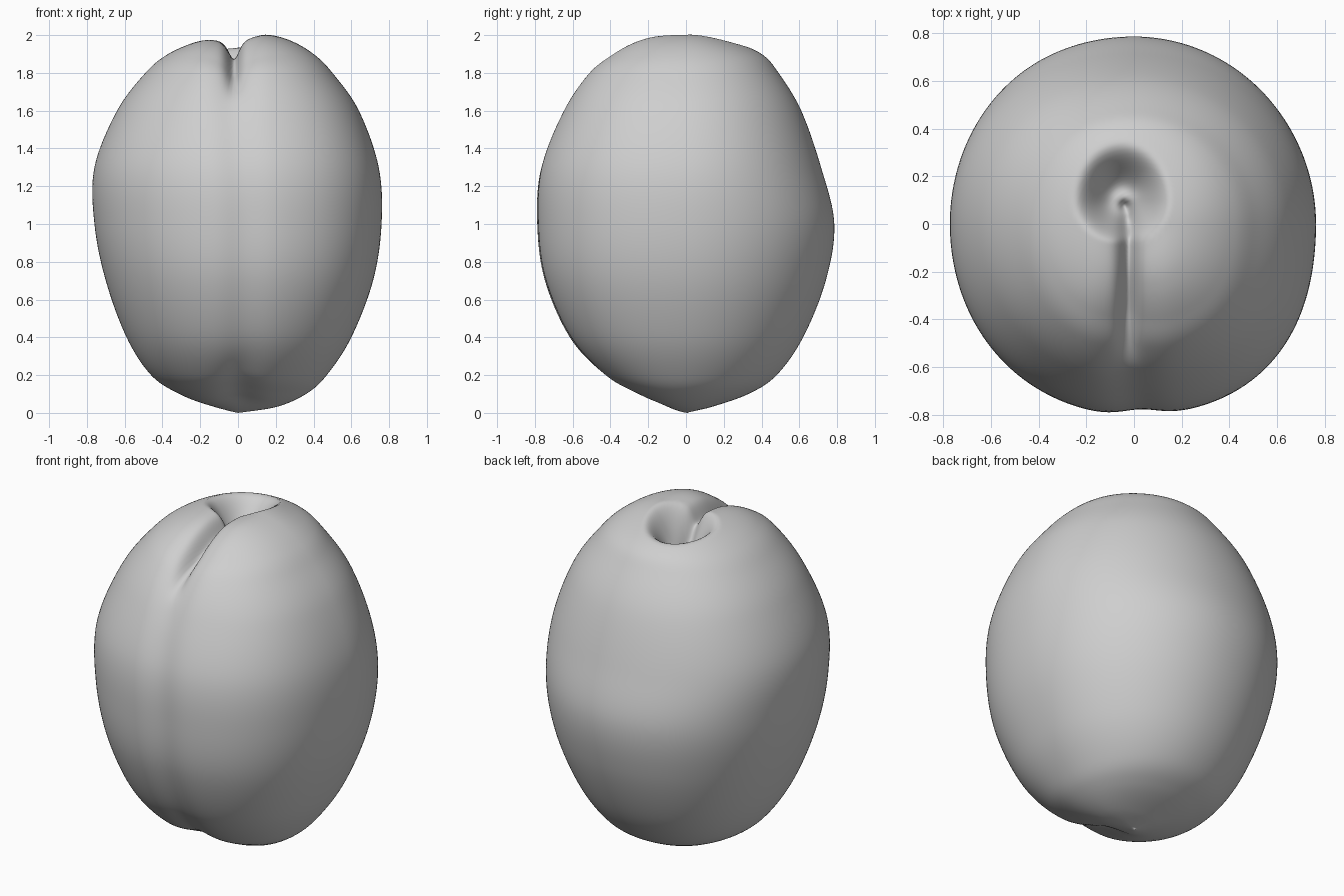
import bpy
import bmesh
from math import sin, cos, pi, exp, hypot
from mathutils import Vector

cube = bpy.data.objects.get("Cube")
if cube:
    bpy.data.objects.remove(cube)

SEGMENTS, STEPS = 180, 9

# Outline from tip to crown: height, then reach to left (+x), back, right (-x), front
PROFILE = [
    (0.0, 0, 0, 0, 0),
    (0.03, .20, .13, .13, .12),
    (0.10, .36, .33, .31, .28),
    (0.20, .47, .48, .46, .45),
    (0.40, .60, .62, .59, .63),
    (0.70, .715, .74, .70, .76),
    (1.00, .76, .785, .76, .80),
    (1.30, .745, .715, .76, .78),
    (1.60, .64, .61, .64, .66),
    (1.80, .50, .49, .49, .53),
    (1.90, .40, .40, .37, .41),
    (1.97, .28, .24, .21, .29),
    (2.005, .15, .10, .08, .17),
    (2.005, 0, 0, 0, 0),
]


def spline(points, i, t):
    """Catmull-Rom blend of neighbouring profile rows."""
    rows = [points[max(0, min(len(points) - 1, i + k))] for k in (-1, 0, 1, 2)]
    return [b + .5 * t * (c - a + t * (2 * a - 5 * b + 4 * c - d + t * (3 * (b - c) + d - a)))
            for a, b, c, d in zip(*rows)]


def smooth(low, high, v):
    v = max(0, min(1, (v - low) / (high - low)))
    return v * v * (3 - 2 * v)


def fullness(c, s):
    """Extra swelling between the four outline directions."""
    if s < 0:
        swell = .045 if c > 0 else .012
    else:
        swell = 0 if c > 0 else .02
    return 1 + swell * (2 * c * s) ** 2


def sculpt(p):
    """Press the front seam and the stem hollow into a plain body point."""
    x, y, z = p
    front = smooth(.12, -.04, y)
    top = smooth(1.5, 1.92, z)
    low = smooth(.35, .1, z)
    off = x - .03 + .055 * smooth(1.0, 1.8, z) + .03 * low
    inward = (Vector((0, 0, 1)) - p).normalized()
    broad = (.025 + .025 * top + .008 * low) * exp(-(off / .11) ** 2)
    sharp = .085 * smooth(1.65, 1.97, z) * exp(-(off / .04) ** 2)
    q = p + inward * front * (broad + sharp) * smooth(0, .06, z)
    if z > 1.5:
        # stem hollow, wider towards the back, with a small raised scar on its floor
        dx, dy = x + .05, y - .1
        d = hypot(dx, dy / (1.2 if dy > 0 else .9))
        q.z -= .24 * smooth(.21, .02, d) * smooth(1.5, 1.8, z)
        scar = hypot(x + .04, y - .08)
        q.z += .03 * exp(-(scar / .055) ** 2) - .04 * exp(-(scar / .022) ** 2)
    return q


# Fruit body: rings of points between two poles
bm = bmesh.new()
rings = []
samples = [(i, k / STEPS) for i in range(len(PROFILE) - 1) for k in range(STEPS)][1:]
for i, t in samples:
    z, *reach = spline(PROFILE, i, t)
    ring = []
    for s in range(SEGMENTS):
        a = 2 * pi * s / SEGMENTS
        c, n = cos(a), sin(a)
        rx = reach[0] if c > 0 else reach[2]
        ry = reach[1] if n > 0 else reach[3]
        f = fullness(c, n)
        ring.append(bm.verts.new(sculpt(Vector((rx * c * f, ry * n * f, z)))))
    rings.append(ring)
tip = bm.verts.new(sculpt(Vector((0, .01, 0))))
crown = bm.verts.new(sculpt(Vector((0, 0, 2.005))))
for s in range(SEGMENTS):
    e = (s + 1) % SEGMENTS
    bm.faces.new((tip, rings[0][e], rings[0][s]))
    bm.faces.new((crown, rings[-1][s], rings[-1][e]))
    for lower, upper in zip(rings, rings[1:]):
        bm.faces.new((lower[s], lower[e], upper[e], upper[s]))
for face in bm.faces:
    face.smooth = True
mesh = bpy.data.meshes.new("fruit_body")
bm.to_mesh(mesh)
bm.free()

# Plain grey skin
skin = bpy.data.materials.new("grey_skin")
skin.use_nodes = True
colour = (.62, .62, .62, 1)
skin.diffuse_color = colour
skin.node_tree.nodes["Principled BSDF"].inputs["Base Color"].default_value = colour
mesh.materials.append(skin)
fruit = bpy.data.objects.new("fruit_body", mesh)
bpy.context.collection.objects.link(fruit)
